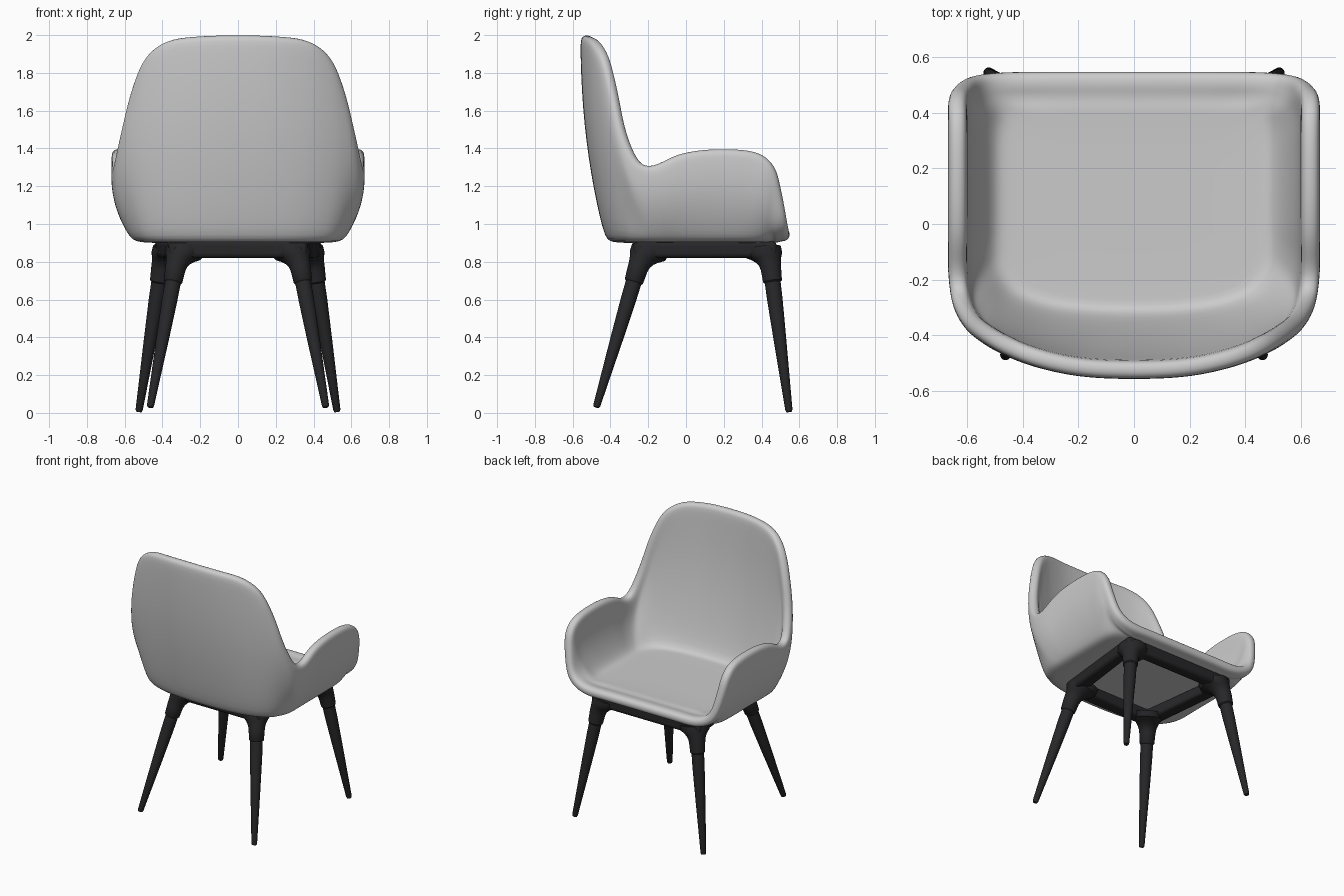
import bpy, bmesh, math
from mathutils import Vector as V

if "Cube" in bpy.data.objects:
    bpy.data.objects.remove(bpy.data.objects["Cube"])

black = bpy.data.materials.new("black_finish")
black.diffuse_color = (0.02, 0.02, 0.022, 1)
black.use_nodes = True
black.node_tree.nodes["Principled BSDF"].inputs["Base Color"].default_value = black.diffuse_color


def make(name, verts, faces, mat=None, angle=None):
    me = bpy.data.meshes.new(name)
    me.from_pydata([tuple(v) for v in verts], [], faces)
    bm = bmesh.new()
    bm.from_mesh(me)
    bmesh.ops.recalc_face_normals(bm, faces=bm.faces)
    bm.to_mesh(me)
    bm.free()
    ob = bpy.data.objects.new(name, me)
    bpy.context.collection.objects.link(ob)
    if mat:
        me.materials.append(mat)
    bpy.ops.object.select_all(action='DESELECT')
    bpy.context.view_layer.objects.active = ob
    ob.select_set(True)
    if angle:
        bpy.ops.object.shade_smooth_by_angle(angle=math.radians(angle))
    else:
        bpy.ops.object.shade_smooth()
    return ob


def flip(v):
    return V((-v.x, v.y, v.z))


# --- Seat shell: rim path from the open front edge, over the arm, to the back top
rim = [(0, .55, .945), (.26, .55, .945), (.46, .548, .95), (.575, .535, 1.02),
       (.62, .505, 1.18), (.635, .465, 1.31), (.635, .36, 1.385), (.635, .14, 1.397),
       (.635, -.04, 1.37), (.635, -.175, 1.31), (.63, -.255, 1.34), (.60, -.325, 1.5),
       (.555, -.37, 1.7), (.485, -.42, 1.88), (.37, -.475, 1.97), (.2, -.515, 1.995),
       (0, -.525, 2.0)]
# Outline of the underside at the same stations
base = [(0, .46), (.27, .46), (.42, .46), (.51, .455), (.55, .42), (.57, .36),
        (.575, .26), (.575, .12), (.575, 0), (.575, -.1), (.575, -.18), (.56, -.25),
        (.52, -.32), (.45, -.37), (.33, -.41), (.17, -.43), (0, -.435)]
# Direction the outer skin faces: rolls down->side at the front, side->back behind
roll = [90, 90, 82, 45, 12, 0, 0, 0, 0, 5, 20, 32, 42, 55, 72, 85, 90]

rim = [V(p) for p in rim]
half = []
for i, (r, b, a) in enumerate(zip(rim, base, roll)):
    a = math.radians(a)
    n = V((math.cos(a), 0, -math.sin(a))) if i < 7 else V((math.cos(a), -math.sin(a), 0))
    before = rim[i - 1] if i else flip(rim[1])
    after = rim[i + 1] if i < 16 else flip(rim[15])
    d = (after - before).cross(n).normalized()
    outer, inner = r + n * .036 - d * .05, r - n * .036 - d * .05
    foot = V((b[0], b[1], min(.93, outer.z - .006)))
    floor = V((b[0] * .88, b[1] * (.9 if b[1] > 0 else .76), .975))

    def wall(p, q, t):
        return p.lerp(q, t) + n * (.03 * min(1, (p - q).length / .4))

    c = V((0, .06, 0))

    def inset(p, k, z):
        return V((p.x * k, c.y + (p.y - c.y) * k, z))

    half.append([inset(foot, .3, .9), inset(foot, .65, .9), inset(foot, .93, .9), foot,
                 wall(foot, outer, .33), wall(foot, outer, .67), outer,
                 r + n * .03, r - n * .03, inner,
                 wall(inner, floor, .33), wall(inner, floor, .67), floor,
                 inset(floor, .88, .972), inset(floor, .6, .97), inset(floor, .3, .97)])

# Mirror the stations and smooth between them
full = half + [[flip(p) for p in s] for s in half[15:0:-1]]
N, SUB = len(full), 3


def spline(p0, p1, p2, p3, t):
    return 0.5 * (2 * p1 + (p2 - p0) * t + (2 * p0 - 5 * p1 + 4 * p2 - p3) * t * t
                  + (3 * p1 - p0 - 3 * p2 + p3) * t ** 3)


verts = []
for i in range(N):
    s = [full[(i + k) % N] for k in (-1, 0, 1, 2)]
    for j in range(SUB):
        verts += [spline(*q, j / SUB) for q in zip(*s)]
M, K = N * SUB, len(full[0])
faces = [(i * K + j, (i + 1) % M * K + j, (i + 1) % M * K + j + 1, i * K + j + 1)
         for i in range(M) for j in range(K - 1)]
verts += [V((0, .06, .9)), V((0, .06, .97))]
for i in range(M):
    k = (i + 1) % M
    faces += [(M * K, k * K, i * K), (M * K + 1, i * K + K - 1, k * K + K - 1)]
shell = make("seat_shell", verts, faces)
sub = shell.modifiers.new("smooth", 'SUBSURF')
sub.levels = sub.render_levels = 2

# --- Support frame: a tapered four-sided band under the seat
fo = [(-.365, -.28), (.365, -.28), (.445, .48), (-.445, .48)]
fi = [(-.275, -.19), (.275, -.19), (.35, .39), (-.35, .39)]
verts = [(x, y, z) for z in (.82, .91) for loop in (fo, fi) for x, y in loop]
faces = []
for i in range(4):
    k = (i + 1) % 4
    faces += [(i, k, k + 4, i + 4), (i + 8, k + 8, k + 12, i + 12),
              (i, k, k + 8, i + 8), (i + 4, k + 4, k + 12, i + 12)]
frame = make("support_frame", verts, faces, black, 40)
bev = frame.modifiers.new("round", 'BEVEL')
bev.width, bev.segments = .025, 4


# --- Legs and flared sockets
def tube(name, pts, radii, axis, sides=28):
    q = axis.to_track_quat('Z', 'Y')
    verts = [p + q @ V((r * math.cos(a), r * math.sin(a), 0))
             for p, r in zip(pts, radii)
             for a in (2 * math.pi * s / sides for s in range(sides))]
    faces = [(i * sides + s, i * sides + (s + 1) % sides,
              (i + 1) * sides + (s + 1) % sides, (i + 1) * sides + s)
             for i in range(len(pts) - 1) for s in range(sides)]
    faces += [tuple(range(sides)), tuple(range(len(verts) - sides, len(verts)))]
    return make(name, verts, faces, black, 40)


for label, foot, top in (("front", V((.465, -.475, .03)), V((.325, -.245, .8))),
                         ("rear", V((.525, .546, .006)), V((.40, .445, .8)))):
    for side, sx in (("left", -1), ("right", 1)):
        f, t = V((foot.x * sx, foot.y, foot.z)), V((top.x * sx, top.y, top.z))
        axis = t - f

        def at(z):
            return f + axis * ((z - f.z) / axis.z)

        tube(f"{label}_{side}_leg", [f, at(foot.z + .01), at(.4), at(.6), at(.78)],
             [.015, .019, .034, .041, .043], axis)
        inward = V((-t.x, .1 - t.y, 0)).normalized()
        prof = [(.69, .043, 0), (.697, .05, 0), (.76, .054, 0), (.785, .058, .004),
                (.805, .067, .013), (.82, .08, .026), (.835, .098, .044), (.87, .1, .05)]
        tube(f"{label}_{side}_socket", [at(z) + inward * s for z, r, s in prof],
             [r for z, r, s in prof], axis)
